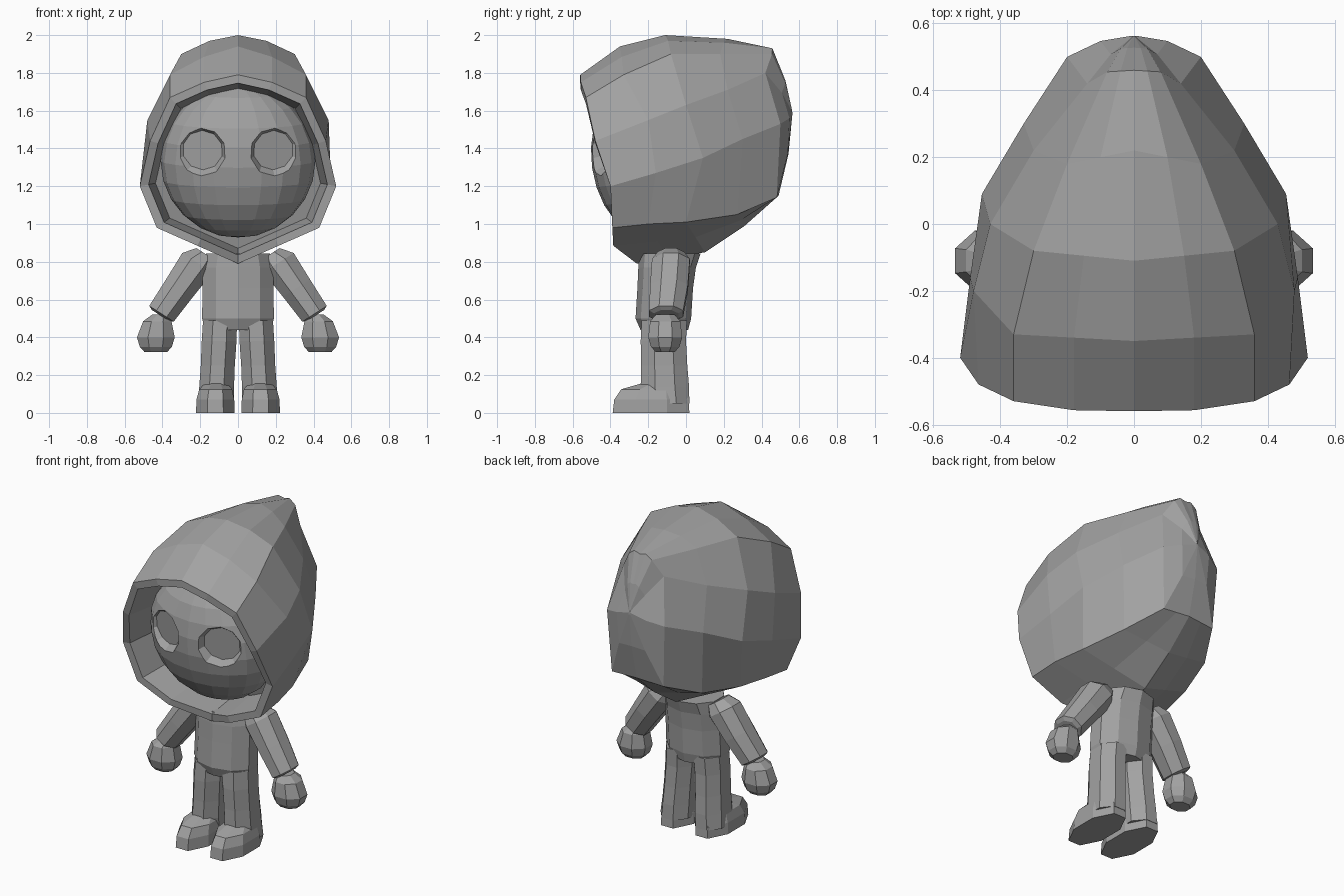
import bpy, bmesh, math
from mathutils import Matrix, Vector

cube = bpy.data.objects.get("Cube")
if cube:
    bpy.data.objects.remove(cube, do_unlink=True)

# Single clay-like material
grey = bpy.data.materials.new("plain_grey")
grey.use_nodes = True
grey.diffuse_color = (0.36, 0.36, 0.36, 1)
grey.node_tree.nodes["Principled BSDF"].inputs["Base Color"].default_value = grey.diffuse_color


def finish(name, bm):
    """Turn a bmesh into a flat-shaded object."""
    bmesh.ops.recalc_face_normals(bm, faces=bm.faces)
    mesh = bpy.data.meshes.new(name)
    bm.to_mesh(mesh)
    bm.free()
    mesh.materials.append(grey)
    obj = bpy.data.objects.new(name, mesh)
    bpy.context.scene.collection.objects.link(obj)
    return obj


def loft(name, rings):
    """Skin closed rings of equal length and cap both ends."""
    bm = bmesh.new()
    loops = [[bm.verts.new(p) for p in ring] for ring in rings]
    count = len(loops[0])
    for a, b in zip(loops, loops[1:]):
        for i in range(count):
            j = (i + 1) % count
            bm.faces.new((a[i], a[j], b[j], b[i]))
    bm.faces.new(loops[0])
    bm.faces.new(loops[-1])
    return finish(name, bm)


def ellipse(center, ru, rv, sides, axis=(0, 0, -1)):
    """Ring across an axis lying in the x-z plane, flat sides facing out."""
    d = Vector(axis).normalized()
    u, v = Vector((-d.z, 0, d.x)), Vector((0, 1, 0))
    grow = 1 / math.cos(math.pi / sides)
    points = []
    for i in range(sides):
        a = math.tau * (i + 0.5) / sides
        points.append(Vector(center) + grow * (u * ru * math.cos(a) + v * rv * math.sin(a)))
    return points


def limb(name, stations, sides, axis=(0, 0, -1), side=1):
    """Loft elliptical stations (x, y, z, ru, rv), mirrored when side is -1."""
    rings = [ellipse((x, y, z), ru, rv, sides, axis) for x, y, z, ru, rv in stations]
    return loft(name, [[(p.x * side, p.y, p.z) for p in r] for r in rings])


# Hood: seam points of each half ring, crown to chin, front to back
rim_half = [(0, -.56, 1.79), (.36, -.53, 1.67), (.465, -.48, 1.44),
            (.52, -.40, 1.2), (.43, -.39, .98), (0, -.26, .79)]
shell_halves = [
    [(0, -.35, 1.94), (.36, -.33, 1.79), (.48, -.2, 1.55),
     (.49, -.16, 1.27), (.42, -.2, 1), (0, -.1, .82)],
    [(0, -.11, 2), (.3, -.08, 1.9), (.43, 0, 1.63),
     (.455, .09, 1.35), (.38, 0, 1.01), (0, .1, .85)],
    [(0, .22, 1.98), (.2, .18, 1.9), (.3, .22, 1.71),
     (.33, .3, 1.45), (.3, .27, 1.05), (0, .31, .99)],
    [(0, .46, 1.92), (.08, .455, 1.9), (.14, .42, 1.8),
     (.2, .5, 1.53), (.18, .48, 1.14), (0, .49, 1.15)],
]


def full_ring(half, crown_push=0, chin_push=0):
    """Add in-between points at crown and chin, then mirror to a loop."""
    pts = [Vector(p) for p in half]
    crown = (pts[0] + pts[1]) / 2 + Vector((0, -crown_push, 0.02))
    chin = (pts[-1] + pts[-2]) / 2 + Vector((0, -chin_push, 0))
    pts = [pts[0], crown] + pts[1:-1] + [chin, pts[-1]]
    return pts + [Vector((-p.x, p.y, p.z)) for p in reversed(pts[1:-1])]


def shrink(ring, factor, inward=0):
    """Scale a rim loop about the face opening and push it into the hood."""
    mid = 1.3
    return [Vector((p.x * factor, p.y + inward, mid + (p.z - mid) * factor)) for p in ring]


rim = full_ring(rim_half, 0.012, 0.06)
shell = [full_ring(h) for h in shell_halves]
back = Vector((0, 0.565, 1.59))
shell.append([p.lerp(back, 0.5) + Vector((0, 0.015, 0)) for p in shell[-1]])
shell.append([p.lerp(back, 0.97) for p in shell[-2]])
loft("hood", [shrink(rim, 0.84, 0.25), shrink(rim, 0.91), rim] + shell)

# Shallow domed face, tilted to match the hood opening
WIDTH, DEPTH = 0.41, 0.27
face_center = Vector((0, -0.23, 1.335))
tilt = Matrix.Rotation(math.radians(8), 3, "X")
bm = bmesh.new()
bmesh.ops.create_uvsphere(bm, u_segments=20, v_segments=12, radius=WIDTH)
for v in bm.verts:
    v.co = face_center + tilt @ Vector((v.co.x, v.co.y * DEPTH / WIDTH, v.co.z))
head = finish("head", bm)

# Recessed eye sockets with bevelled sides
for side in (1, -1):
    spot = face_center + tilt @ Vector((side * 0.2, -0.229, 0.085))
    gaze = (tilt @ Vector((side * 0.3, -1, 0.05))).normalized()
    across = gaze.cross(Vector((0, 0, 1))).normalized()
    up = across.cross(gaze)
    rings = []
    for height, radius in ((-0.045, 0.105), (0.04, 0.17)):
        angles = [math.tau * (i + 0.5) / 10 for i in range(10)]
        rings.append([spot + gaze * height
                      + across * radius * 1.06 * math.cos(a)
                      + up * radius * math.sin(a) for a in angles])
    cutter = loft("eye_cutter", rings)
    cutter.hide_render = True
    cut = head.modifiers.new("eye_socket", "BOOLEAN")
    cut.operation = "DIFFERENCE"
    cut.solver = "EXACT"
    cut.object = cutter
    bpy.context.view_layer.objects.active = head
    bpy.ops.object.modifier_apply(modifier=cut.name)
    bpy.data.objects.remove(cutter, do_unlink=True)

# Jacket body
limb("torso", [(0, -.085, .845, .17, .155), (0, -.1, .77, .188, .145),
               (0, -.11, .66, .188, .14), (0, -.12, .5, .19, .14),
               (0, -.115, .44, .175, .12)], 10)

# Arms, hands, legs and feet
for side, label in ((1, "left"), (-1, "right")):
    slope = (0.2, 0, -0.31)
    limb(label + "_arm", [(.17, -.08, .84, .06, .07), (.215, -.08, .795, .095, .1),
                          (.31, -.09, .66, .085, .1), (.405, -.105, .525, .077, .09),
                          (.41, -.105, .515, .055, .065)], 8, slope, side)

    limb(label + "_hand", [(.41, -.11, .52, .045, .05), (.427, -.11, .485, .075, .08),
                           (.435, -.11, .4, .1, .09), (.435, -.11, .35, .085, .075),
                           (.435, -.11, .322, .06, .05)], 8, side=side)

    limb(label + "_leg", [(.095, -.115, .49, .09, .12), (.1, -.12, .38, .092, .12),
                          (.107, -.115, .25, .09, .122), (.113, -.112, .14, .092, .128),
                          (.118, -.1, .05, .095, .118)], 8, side=side)

    limb(label + "_foot", [(.12, -.185, 0, .102, .203), (.12, -.183, .07, .1, .197),
                           (.118, -.175, .125, .087, .168),
                           (.116, -.14, .155, .06, .1)], 8, side=side)
